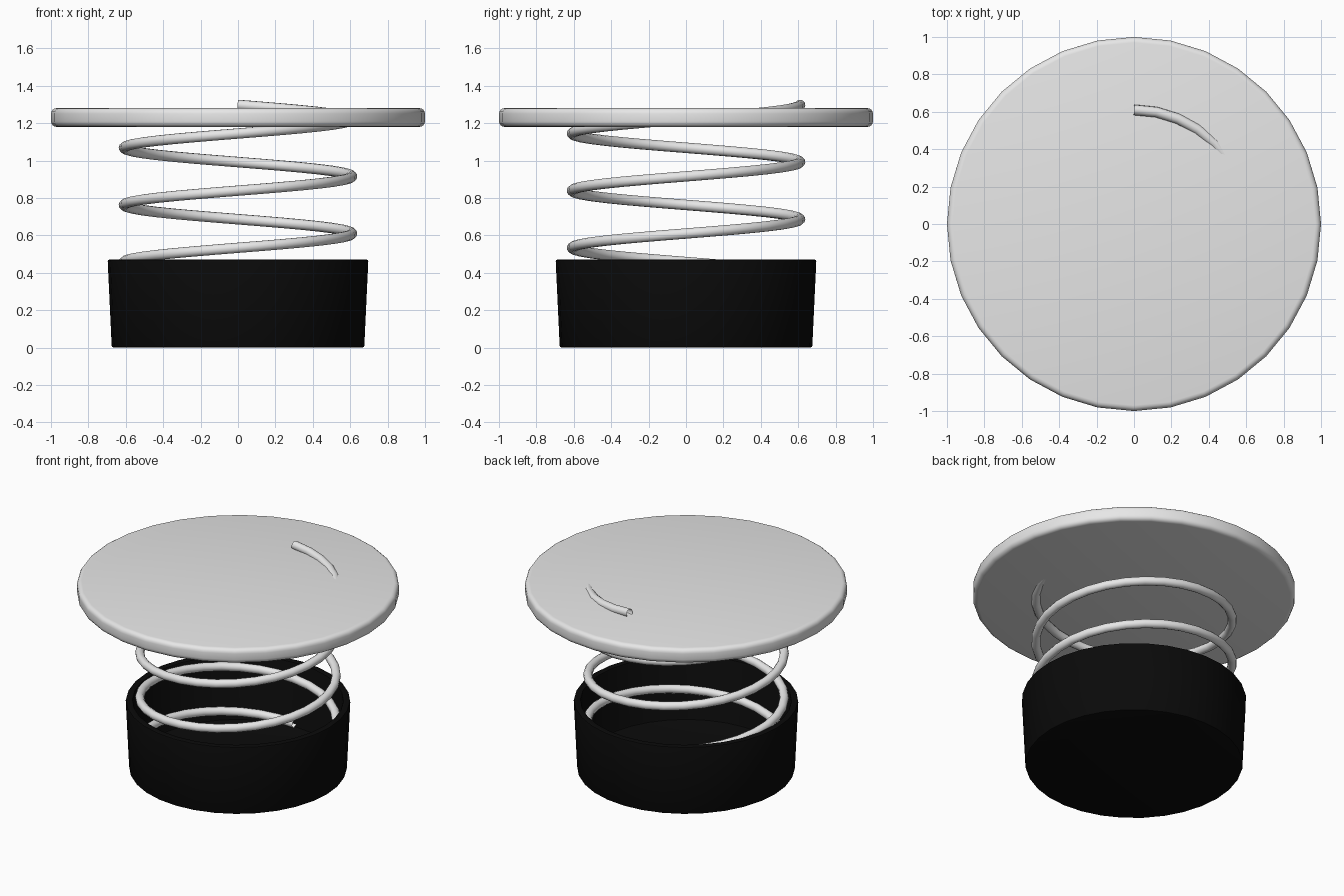
import bpy
import math

SIDES = 32


def material(name, rgb):
    mat = bpy.data.materials.new(name)
    mat.use_nodes = True
    mat.diffuse_color = (*rgb, 1)
    mat.node_tree.nodes["Principled BSDF"].inputs["Base Color"].default_value = (*rgb, 1)
    return mat


def lathe(name, profile, mat, bevel, segments):
    """Revolve an (r, z) profile, close both ends with flat discs and round the edges."""
    verts, faces = [], []
    for r, z in profile:
        for i in range(SIDES):
            a = math.tau * i / SIDES
            verts.append((r * math.cos(a), r * math.sin(a), z))
    for ring in range(len(profile) - 1):
        low, high = ring * SIDES, (ring + 1) * SIDES
        for i in range(SIDES):
            j = (i + 1) % SIDES
            faces.append((low + i, low + j, high + j, high + i))
    faces.append(tuple(reversed(range(SIDES))))
    faces.append(tuple(range(len(verts) - SIDES, len(verts))))
    mesh = bpy.data.meshes.new(name)
    mesh.from_pydata(verts, [], faces)
    mesh.materials.append(mat)
    obj = bpy.data.objects.new(name, mesh)
    bpy.context.collection.objects.link(obj)
    mod = obj.modifiers.new("rounded_edges", 'BEVEL')
    mod.width = bevel
    mod.segments = segments
    mod.limit_method = 'ANGLE'
    mod.angle_limit = math.radians(40)
    smooth(obj)
    return obj


def smooth(obj):
    bpy.ops.object.select_all(action='DESELECT')
    obj.select_set(True)
    bpy.context.view_layer.objects.active = obj
    if obj.modifiers:
        bpy.ops.object.convert(target='MESH')
    bpy.ops.object.shade_smooth_by_angle(angle=math.radians(35))


cube = bpy.data.objects.get("Cube")
if cube:
    bpy.data.objects.remove(cube, do_unlink=True)

metal = material("light_grey_metal", (0.8, 0.8, 0.8))
rubber = material("black_rubber", (0.003, 0.003, 0.003))

# Round top plate
lathe("top_plate", [(1.0, 1.18), (1.0, 1.28)], metal, 0.03, 4)

# Hollow cup, slightly wider at the rim
lathe("base_cup", [(0.675, 0), (0.697, 0.47), (0.652, 0.47), (0.632, 0.04)],
      rubber, 0.01, 2)

# Coil spring, standing in the cup and passing through the plate
TURNS, COIL_R, Z_LOW, Z_HIGH = 4, 0.61, 0.075, 1.297
curve = bpy.data.curves.new("coil_spring", 'CURVE')
curve.dimensions = '3D'
curve.bevel_depth = 0.028
curve.bevel_resolution = 4
path = curve.splines.new('POLY')
steps = TURNS * SIDES
path.points.add(steps)
for i, point in enumerate(path.points):
    t = i / steps
    a = math.pi / 2 + math.tau * TURNS * t
    point.co = (COIL_R * math.cos(a), COIL_R * math.sin(a),
                Z_LOW + (Z_HIGH - Z_LOW) * t, 1)
curve.materials.append(metal)
spring = bpy.data.objects.new("coil_spring", curve)
bpy.context.collection.objects.link(spring)
bpy.ops.object.select_all(action='DESELECT')
spring.select_set(True)
bpy.context.view_layer.objects.active = spring
bpy.ops.object.convert(target='MESH')
smooth(bpy.context.view_layer.objects.active)
